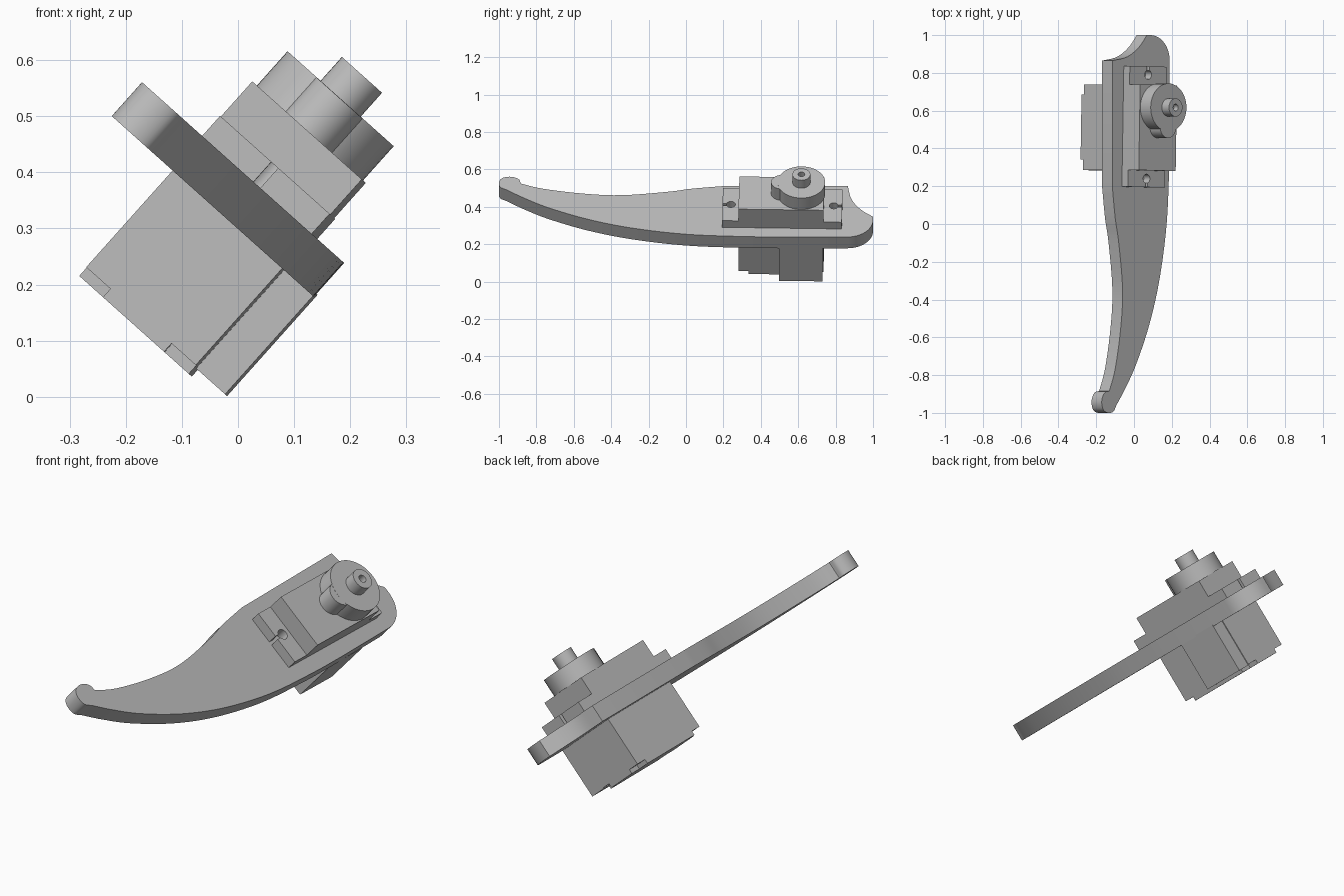
import bpy, bmesh, math
from mathutils import Matrix, Vector

cube = bpy.data.objects.get("Cube")
if cube:
    bpy.data.objects.remove(cube, do_unlink=True)

grey = bpy.data.materials.new("plain_grey")
grey.use_nodes = True
COLOUR = (0.5, 0.5, 0.5, 1)
grey.diffuse_color = COLOUR
grey.node_tree.nodes["Principled BSDF"].inputs["Base Color"].default_value = COLOUR

# Whole assembly leans sideways; the servo is also turned slightly in its mount
LEAN = Matrix.Rotation(math.radians(41.8), 4, 'Y')
PIVOT = Vector((-0.22, 0.51, 0))
SERVO = (LEAN @ Matrix.Translation(PIVOT)
         @ Matrix.Rotation(math.radians(-1.2), 4, 'Z')
         @ Matrix.Translation(-PIVOT))


def finish(name, bm, frame):
    bmesh.ops.recalc_face_normals(bm, faces=bm.faces)
    mesh = bpy.data.meshes.new(name)
    bm.to_mesh(mesh)
    bm.free()
    obj = bpy.data.objects.new(name, mesh)
    bpy.context.collection.objects.link(obj)
    mesh.materials.append(grey)
    obj.matrix_world = frame
    bpy.ops.object.select_all(action='DESELECT')
    obj.select_set(True)
    bpy.context.view_layer.objects.active = obj
    bpy.ops.object.shade_smooth_by_angle(angle=math.radians(30))
    return obj


def slab(name, outline, low, high, frame=SERVO):
    """Extrude a flat outline from low to high."""
    bm = bmesh.new()
    face = bm.faces.new([bm.verts.new((x, y, low)) for x, y in outline])
    top = bmesh.ops.extrude_face_region(bm, geom=[face])["geom"]
    bmesh.ops.translate(bm, vec=(0, 0, high - low),
                        verts=[v for v in top if isinstance(v, bmesh.types.BMVert)])
    return finish(name, bm, frame)


def box(x0, x1, y0, y1):
    return [(x0, y0), (x1, y0), (x1, y1), (x0, y1)]


def arc(cx, cy, r, start, end, steps):
    angles = [math.radians(start + (end - start) * i / steps) for i in range(steps + 1)]
    return [(cx + r * math.cos(a), cy + r * math.sin(a)) for a in angles]


def smooth_path(points, steps=5):
    """Spline through the points, leaving off the last one."""
    pts = [Vector(p) for p in points]
    pts = [2 * pts[0] - pts[1]] + pts + [2 * pts[-1] - pts[-2]]
    out = []
    for a, b, c, d in zip(pts, pts[1:], pts[2:], pts[3:]):
        for i in range(steps):
            t = i / steps
            p = 0.5 * (2 * b + (c - a) * t + (2 * a - 5 * b + 4 * c - d) * t ** 2
                       + (3 * b - a - 3 * c + d) * t ** 3)
            out.append((p.x, p.y))
    return out


# Curved lever arm: inner edge, bulb tip, outer edge, rounded end, scooped corner
inner = [(-.425, .19), (-.405, .03), (-.38, -.1), (-.353, -.345), (-.366, -.55),
         (-.405, -.765), (-.447, -.885)]
tip = [(-.447, -.885), (-.475, -.89), (-.495, -.915), (-.501, -.95), (-.488, -.985),
       (-.455, -1), (-.418, -.993), (-.397, -.96)]
outer = [(-.397, -.96), (-.333, -.87), (-.255, -.74), (-.162, -.53), (-.09, -.29),
         (-.04, 0), (-.022, .3), (-.018, .5)]
scoop = [(-.18, 1), (-.238, .935), (-.32, .885), (-.425, .865)]
rounded = arc(-.155, .863, .137, 0, 90, 12)
outline = (smooth_path(inner) + smooth_path(tip) + smooth_path(outer)
           + [outer[-1]] + rounded + smooth_path(scoop) + [scoop[-1]])
slab("lever_arm", outline, 0.223, 0.304, LEAN)

# Servo case
LEFT, RIGHT, FRONT, BACK = -.351, -.089, .283, .737
slab("servo_case", box(LEFT, RIGHT, FRONT, BACK), -.008, .436)

# Bottom cover with its corners cut away for the screws
NX, NY = .058, .055
cover = [(LEFT + NX, FRONT), (RIGHT - NX, FRONT), (RIGHT - NX, FRONT + NY),
         (RIGHT, FRONT + NY), (RIGHT, BACK - NY), (RIGHT - NX, BACK - NY),
         (RIGHT - NX, BACK), (LEFT + NX, BACK), (LEFT + NX, BACK - NY),
         (LEFT, BACK - NY), (LEFT, FRONT + NY), (LEFT + NX, FRONT + NY)]
slab("bottom_cover", cover, -.028, -.008)

# Block beside the case
slab("side_block", box(RIGHT - .01, -.02, .502, .733), -.012, .23)

# Mounting tabs with keyhole slots
MID = (LEFT + RIGHT) / 2
for name, edge, wall, sign in (("front_tab", .195, FRONT, 1), ("back_tab", .835, BACK, -1)):
    hole = [(MID + x, edge + sign * (.045 + y)) for x, y in arc(0, 0, .024, 250, -70, 20)]
    tab = ([(LEFT, wall), (LEFT, edge), (hole[0][0], edge)] + hole
           + [(hole[-1][0], edge), (RIGHT, edge), (RIGHT, wall)])
    slab(name, tab, .304, .352)

# Gear housing: large round boss with a small lobe beside it
HUB_Y = .617
slab("gear_boss", arc(MID, HUB_Y, .127, 0, 352.5, 47), .436, .518)
slab("gear_lobe", arc(MID, .511, .056, 0, 348.75, 31), .436, .5175)

# Hollow output shaft, turned from a profile
bm = bmesh.new()
profile = [(0, .54), (.018, .54), (.018, .575), (.048, .575), (.048, .515)]
verts = [bm.verts.new((r, 0, z)) for r, z in profile]
edges = [bm.edges.new(pair) for pair in zip(verts, verts[1:])]
bmesh.ops.spin(bm, geom=verts + edges, cent=(0, 0, 0), axis=(0, 0, 1),
               angle=math.tau, steps=32)
bmesh.ops.remove_doubles(bm, verts=bm.verts, dist=.0005)
finish("output_shaft", bm, SERVO @ Matrix.Translation((MID, HUB_Y, 0)))
